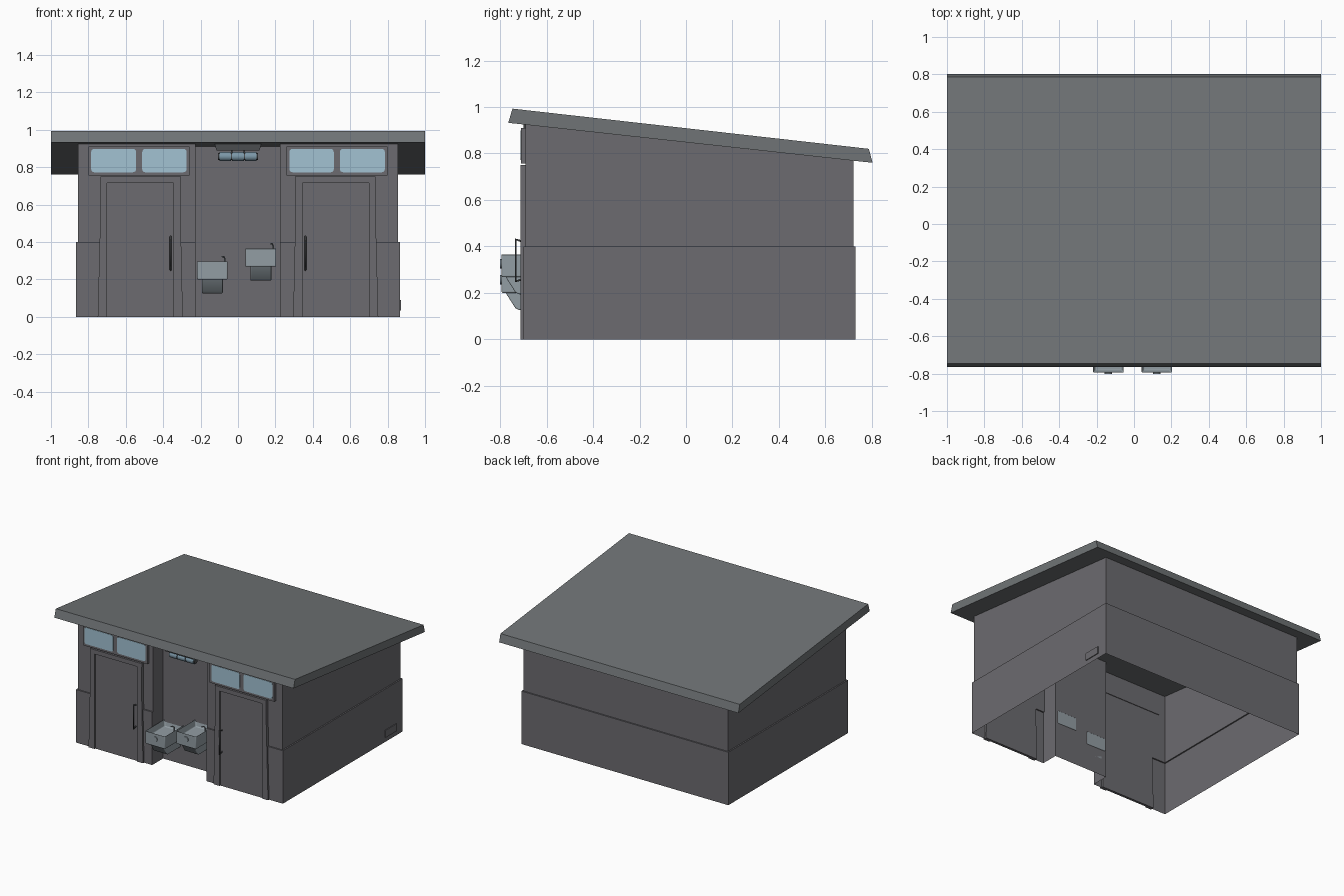
import bpy, bmesh, math
from mathutils import Matrix, Vector

if "Cube" in bpy.data.objects:
    bpy.data.objects.remove(bpy.data.objects["Cube"])


def material(name, rgb):
    m = bpy.data.materials.new(name)
    m.diffuse_color = (*rgb, 1)
    m.use_nodes = True
    m.node_tree.nodes["Principled BSDF"].inputs["Base Color"].default_value = m.diffuse_color
    return m


WALL = material("wall_grey", (0.150, 0.147, 0.160))
ROOF = material("roof_grey", (0.162, 0.175, 0.182))
GLASS = material("window_blue", (0.36, 0.54, 0.65))
STEEL = material("steel", (0.29, 0.34, 0.37))
DARK = material("dark_metal", (0.07, 0.075, 0.08))
LAMP = material("lamp_blue", (0.20, 0.31, 0.39))


def finish(name, bm, mat, bevel=0, smooth=False, fix=True):
    if fix:
        bmesh.ops.recalc_face_normals(bm, faces=bm.faces[:])
    me = bpy.data.meshes.new(name)
    bm.to_mesh(me)
    bm.free()
    me.materials.append(mat)
    ob = bpy.data.objects.new(name, me)
    bpy.context.collection.objects.link(ob)
    if bevel:
        mod = ob.modifiers.new("bevel", 'BEVEL')
        mod.width, mod.segments = bevel, 3
    if smooth:
        bpy.ops.object.select_all(action='DESELECT')
        ob.select_set(True)
        bpy.context.view_layer.objects.active = ob
        bpy.ops.object.shade_smooth_by_angle(angle=math.radians(35))
    return ob


def prism(name, pts, axis, a, b, mat, **kw):
    """Extrude a 2D outline along x (points y,z) or y (points x,z)."""
    bm = bmesh.new()
    put = (lambda p, t: (t, p[0], p[1])) if axis == 'x' else (lambda p, t: (p[0], t, p[1]))
    r1 = [bm.verts.new(put(p, a)) for p in pts]
    r2 = [bm.verts.new(put(p, b)) for p in pts]
    bm.faces.new(r1)
    bm.faces.new(r2[::-1])
    for i in range(len(pts)):
        j = (i + 1) % len(pts)
        bm.faces.new((r1[i], r2[i], r2[j], r1[j]))
    return finish(name, bm, mat, **kw)


def rect(x0, x1, z0, z1, r=0):
    if not r:
        return [(x0, z0), (x1, z0), (x1, z1), (x0, z1)]
    out = []
    for k, (cx, cz) in enumerate([(x1 - r, z1 - r), (x0 + r, z1 - r), (x0 + r, z0 + r), (x1 - r, z0 + r)]):
        for s in range(5):
            t = math.radians(90 * k + 22.5 * s)
            out.append((cx + r * math.cos(t), cz + r * math.sin(t)))
    return out


def cylinder(name, centre, r, depth, axis, mat):
    bm = bmesh.new()
    rot = Matrix.Rotation(math.pi / 2, 4, 'Y' if axis == 'x' else 'X')
    bmesh.ops.create_cone(bm, cap_ends=True, segments=20, radius1=r, radius2=r, depth=depth,
                          matrix=Matrix.Translation(centre) @ rot)
    return finish(name, bm, mat, smooth=True)


def rod(name, pts, r, mat):
    cu = bpy.data.curves.new(name, 'CURVE')
    cu.dimensions = '3D'
    cu.bevel_depth, cu.bevel_resolution, cu.use_fill_caps = r, 2, True
    sp = cu.splines.new('POLY')
    sp.points.add(len(pts) - 1)
    for p, co in zip(sp.points, pts):
        p.co = (*co, 1)
    cu.materials.append(mat)
    ob = bpy.data.objects.new(name, cu)
    bpy.context.collection.objects.link(ob)


# Roof slab, sloping down to the back
prism("roof", [(-0.765, 0.932), (0.803, 0.76), (0.787, 0.82), (-0.747, 0.993)], 'x', -1, 1, ROOF)


def under_roof(y):
    return 0.932 - 0.1097 * (y + 0.765)


# Wall shell, open below, with a thicker lower band and a front alcove
def footprint(w, f, b):
    return [(-w, f), (-0.227, f), (-0.227, -0.57), (0.225, -0.57), (0.225, f), (w, f), (w, b), (-w, b)]


low, up = footprint(0.865, -0.70, 0.73), footprint(0.855, -0.69, 0.72)
bm = bmesh.new()
rings = [[bm.verts.new((x, y, 0)) for x, y in low],
         [bm.verts.new((x, y, 0.4)) for x, y in low],
         [bm.verts.new((x, y, 0.4)) for x, y in up],
         [bm.verts.new((x, y, under_roof(y))) for x, y in up]]
for r1, r2 in zip(rings, rings[1:]):
    for i in range(8):
        j = (i + 1) % 8
        bm.faces.new((r1[i], r1[j], r2[j], r2[i]))
bmesh.ops.remove_doubles(bm, verts=bm.verts[:], dist=0.0001)
bmesh.ops.dissolve_degenerate(bm, edges=bm.edges[:], dist=0.0001)
finish("walls", bm, WALL, fix=False)

# Small cover plate low on the right wall
prism("side_cover", rect(0.52, 0.65, 0.035, 0.09), 'x', 0.86, 0.871, WALL)

# Doors and windows, mirrored left and right
for side, s in (("left", 1), ("right", -1)):
    def mir(pts):
        return [(s * x, z) for x, z in pts]

    frame = [(-0.75, 0), (-0.735, 0.58), (-0.735, 0.75), (-0.305, 0.75), (-0.308, 0.58), (-0.295, 0),
             (-0.345, 0), (-0.345, 0.717), (-0.70, 0.717), (-0.70, 0)]
    prism(side + "_door_frame", mir(frame), 'y', -0.713, -0.685, WALL)
    prism(side + "_door", mir(rect(-0.70, -0.345, 0, 0.717)), 'y', -0.704, -0.685, WALL)
    hx = s * -0.36
    rod(side + "_door_handle", [(hx, -0.70, 0.26), (hx, -0.733, 0.25), (hx, -0.733, 0.43),
                                (hx, -0.70, 0.42)], 0.005, DARK)
    prism(side + "_window_frame", mir(rect(-0.80, -0.26, 0.757, 0.91)), 'y', -0.71, -0.685, WALL)
    for k, (a, b) in enumerate([(-0.785, -0.545), (-0.512, -0.275)]):
        prism(f"{side}_window_pane_{k + 1}", mir(rect(a, b, 0.773, 0.898, 0.016)), 'y',
              -0.712, -0.708, GLASS)

# Drinking fountains at two heights, fixed to the alcove wall
for name, cx, z in (("low", -0.137, 0.20), ("high", 0.122, 0.268)):
    bm = bmesh.new()
    bmesh.ops.create_cube(bm, size=1, matrix=Matrix.Translation((cx, -0.68, z + 0.05))
                          @ Matrix.Diagonal((0.164, 0.228, 0.10, 1)))
    top = max(bm.faces, key=lambda f: f.calc_center_median().z)
    bmesh.ops.inset_region(bm, faces=[top], thickness=0.016)
    bmesh.ops.translate(bm, verts=top.verts[:], vec=Vector((0, 0, -0.05)))
    finish(name + "_fountain_basin", bm, STEEL, bevel=0.006, smooth=True)
    prism(name + "_fountain_support",
          [(-0.782, z + 0.01), (-0.735, z - 0.065), (-0.72, z - 0.074), (-0.57, z - 0.074), (-0.57, z + 0.01)],
          'x', cx - 0.056, cx + 0.056, STEEL, bevel=0.005, smooth=True)
    cylinder(name + "_fountain_button", (cx, -0.795, z + 0.057), 0.02, 0.012, 'y', STEEL)
    sx = cx + 0.066
    rod(name + "_fountain_spout", [(sx, -0.66, z + 0.08), (sx, -0.66, z + 0.112),
                                   (sx - 0.005, -0.67, z + 0.122), (sx - 0.014, -0.685, z + 0.122)], 0.004, STEEL)

# Alcove lamp hanging under the eave
prism("lamp_bracket", [(-0.125, 0.925), (-0.115, 0.89), (0.115, 0.89), (0.125, 0.925)], 'y',
      -0.70, -0.57, DARK)
for k in (-1, 0, 1):
    cylinder(f"lamp_tube_{k + 2}", (k * 0.069, -0.655, 0.857), 0.024, 0.062, 'x', LAMP)
cylinder("lamp_core", (0, -0.655, 0.857), 0.018, 0.215, 'x', DARK)
for k in (-1, 1):
    prism(f"lamp_arm_{k}", rect(k * 0.0345 - 0.004, k * 0.0345 + 0.004, 0.85, 0.895), 'y', -0.67, -0.64, DARK)
